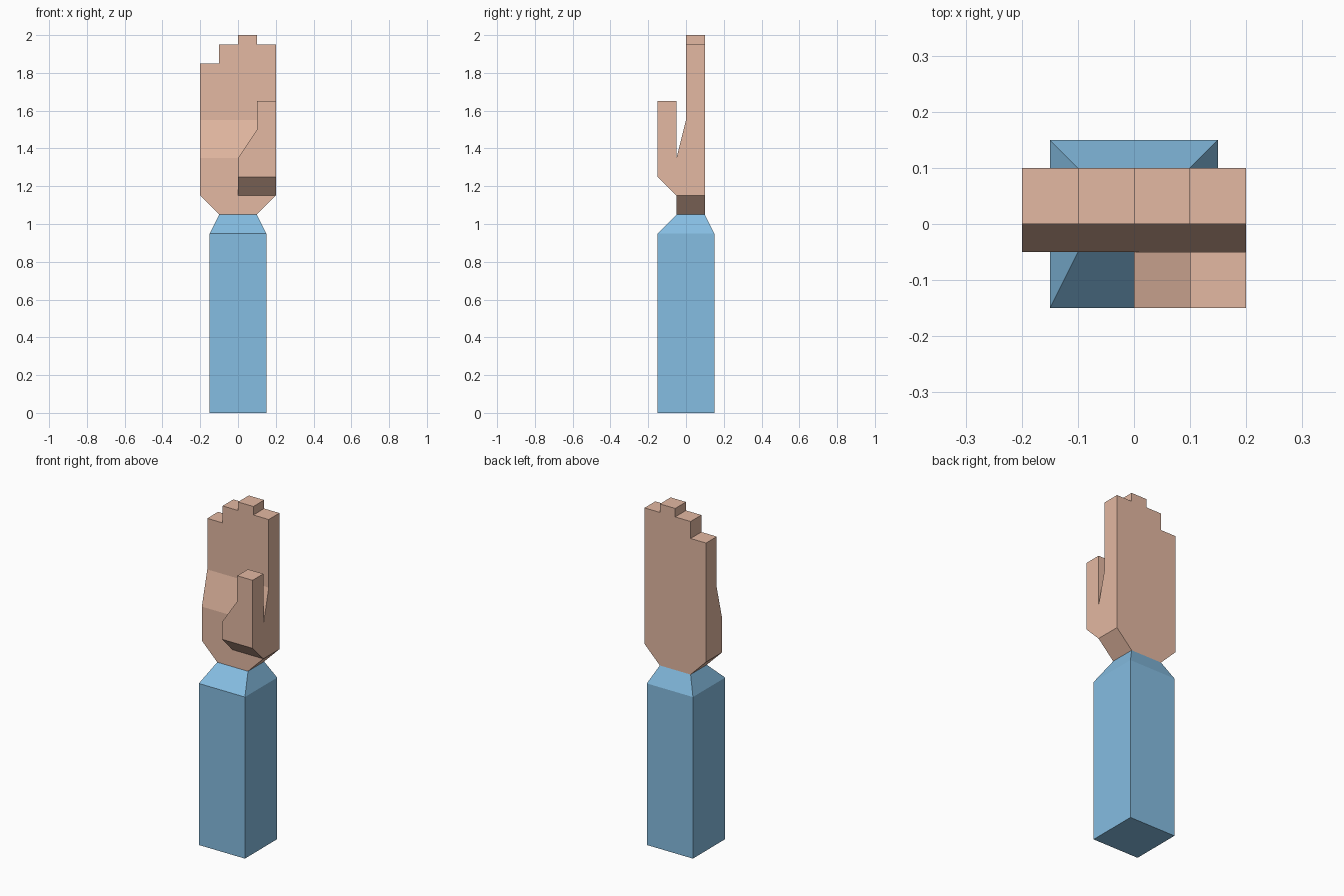
import bpy
import bmesh

if "Cube" in bpy.data.objects:
    bpy.data.objects.remove(bpy.data.objects["Cube"], do_unlink=True)


def make_material(name, colour):
    mat = bpy.data.materials.new(name)
    mat.use_nodes = True
    mat.diffuse_color = (*colour, 1)
    bsdf = mat.node_tree.nodes["Principled BSDF"]
    bsdf.inputs["Base Color"].default_value = (*colour, 1)
    bsdf.inputs["Roughness"].default_value = 0.8
    return mat


skin = make_material("skin", (0.77, 0.48, 0.36))
blue = make_material("sleeve blue", (0.235, 0.51, 0.76))


def finish(name, bm, mat):
    bmesh.ops.recalc_face_normals(bm, faces=bm.faces[:])
    mesh = bpy.data.meshes.new(name)
    bm.to_mesh(mesh)
    bm.free()
    mesh.materials.append(mat)
    obj = bpy.data.objects.new(name, mesh)
    bpy.context.collection.objects.link(obj)
    return obj


def extrude_outline(outline, front, back):
    """Solid from an (x, z) outline, spanning y = front to y = back."""
    bm = bmesh.new()
    face = bm.faces.new([bm.verts.new((x, front, z)) for x, z in outline])
    moved = bmesh.ops.extrude_face_region(bm, geom=[face])["geom"]
    for v in moved:
        if isinstance(v, bmesh.types.BMVert):
            v.co.y = back
    return bm


# Sleeve: square column narrowing to the wrist
bm = bmesh.new()
rings = []
for half, front, back, z in ((0.15, -0.15, 0.15, 0), (0.15, -0.15, 0.15, 0.95),
                             (0.1, -0.05, 0.1, 1.05)):
    corners = ((-half, front), (half, front), (half, back), (-half, back))
    rings.append([bm.verts.new((x, y, z)) for x, y in corners])
for low, high in zip(rings, rings[1:]):
    for i in range(4):
        j = (i + 1) % 4
        bm.faces.new((low[i], low[j], high[j], high[i]))
bm.faces.new(rings[0])
bm.faces.new(rings[-1])
finish("sleeve", bm, blue)

# Palm and stepped fingers: thick heel, sloping back to thin fingers
hand = [(-0.1, 1.05), (0.1, 1.05), (0.2, 1.15), (0.2, 1.95), (0.1, 1.95), (0.1, 2.0),
        (0, 2.0), (0, 1.95), (-0.1, 1.95), (-0.1, 1.85), (-0.2, 1.85), (-0.2, 1.15)]
bm = extrude_outline(hand, -0.05, 0.1)
for z in (1.35, 1.55):
    bmesh.ops.bisect_plane(bm, geom=bm.verts[:] + bm.edges[:] + bm.faces[:],
                           plane_co=(0, 0, z), plane_no=(0, 0, 1))
for v in bm.verts:
    if v.co.y < 0 and v.co.z > 1.5:
        v.co.y = 0
finish("hand", bm, skin)

# Thumb: bevelled underside running back into the heel of the palm
thumb = [(0, 1.25), (0.2, 1.25), (0.2, 1.65), (0.1, 1.65), (0.1, 1.5), (0, 1.35)]
bm = extrude_outline(thumb, -0.15, -0.05)
for v in bm.verts:
    if v.co.y > -0.1 and v.co.z < 1.3:
        v.co.z = 1.15
finish("thumb", bm, skin)
